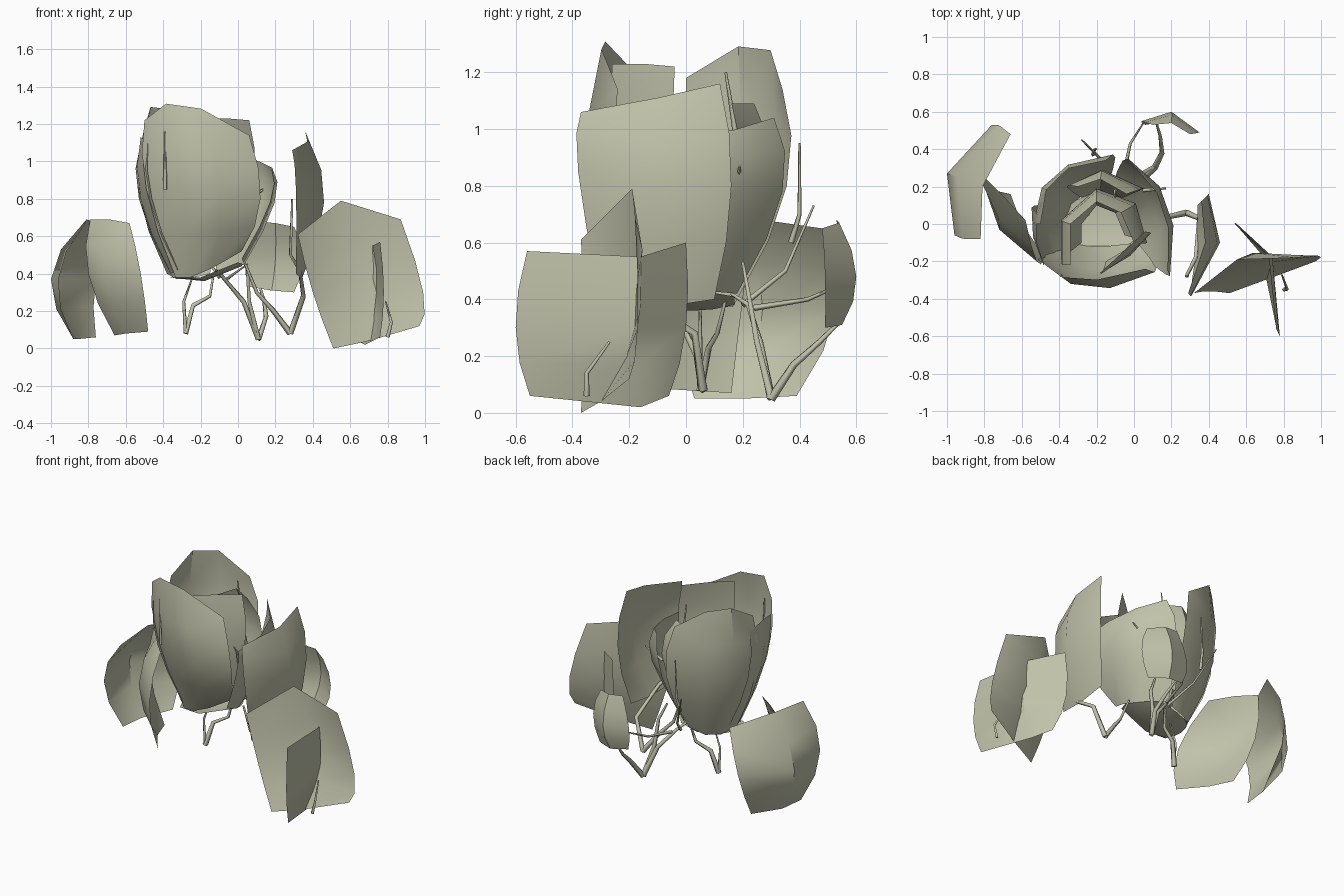
import bpy, math

mat = bpy.data.materials.new("pale_olive")
mat.diffuse_color = (0.53, 0.54, 0.40, 1)


def finish(ob, angle):
    ob.data.materials.append(mat)
    bpy.ops.object.select_all(action='DESELECT')
    ob.select_set(True)
    bpy.context.view_layer.objects.active = ob
    if ob.type == 'CURVE':
        bpy.ops.object.convert(target='MESH')
    else:
        bpy.ops.object.shade_smooth_by_angle(angle=math.radians(angle))


def weights(t):
    # quadratic through t = 0, 0.5, 1
    return (2 * (t - .5) * (t - 1), -4 * t * (t - 1), 2 * t * (t - .5))


def leaf(name, bottom, middle, top, nu=2, nv=4):
    """Curved sheet through three rows of three points (left, centre, right)."""
    rows = (bottom, middle, top)
    verts = []
    for j in range(nv + 1):
        wj = weights(j / nv)
        for i in range(nu + 1):
            wi = weights(i / nu)
            verts.append([sum(wj[a] * wi[b] * rows[a][b][k] for a in range(3) for b in range(3))
                          for k in range(3)])
    w = nu + 1
    faces = [(j * w + i, j * w + i + 1, (j + 1) * w + i + 1, (j + 1) * w + i)
             for j in range(nv) for i in range(nu)]
    me = bpy.data.meshes.new(name)
    me.from_pydata(verts, [], faces)
    ob = bpy.data.objects.new(name, me)
    bpy.context.collection.objects.link(ob)
    finish(ob, 40)


def stem(name, pts, r=0.016):
    """Four-sided twig, tapering to its tip."""
    cu = bpy.data.curves.new(name, 'CURVE')
    cu.dimensions = '3D'
    cu.bevel_depth = r
    cu.bevel_resolution = 0
    cu.use_fill_caps = True
    sp = cu.splines.new('POLY')
    sp.points.add(len(pts) - 1)
    for k, p in enumerate(pts):
        sp.points[k].co = (*p, 1)
        sp.points[k].radius = 1 - 0.6 * k / (len(pts) - 1)
    ob = bpy.data.objects.new(name, cu)
    bpy.context.collection.objects.link(ob)
    finish(ob, 30)


# Loose outer leaves
leaf("far_left_leaf",
     ((-.88, .03, .05), (-.86, .2, .05), (-.76, .39, .06)),
     ((-.96, -.06, .37), (-1, .27, .37), (-.76, .53, .37)),
     ((-.82, -.08, .66), (-.81, .2, .69), (-.66, .48, .65)))
leaf("left_leaf",
     ((-.66, .16, .07), (-.6, 0, .08), (-.48, -.17, .09)),
     ((-.8, .2, .4), (-.72, -.03, .4), (-.52, -.2, .4)),
     ((-.79, .24, .69), (-.69, .14, .69), (-.58, .02, .67)))
leaf("right_leaf",
     ((.31, -.3, .4), (.34, -.1, .37), (.34, .1, .4)),
     ((.31, -.38, .85), (.46, -.1, .78), (.4, .16, .8)),
     ((.29, -.37, 1.06), (.38, -.1, 1.11), (.36, .12, 1.16)))
leaf("front_right_leaf",
     ((.51, -.37, 0), (.7, -.3, .04), (.97, -.2, .12)),
     ((.4, -.36, .3), (.69, -.16, .38), (.99, -.17, .3)),
     ((.32, -.37, .61), (.55, -.19, .79), (.87, -.18, .69)))
leaf("front_right_cross_leaf",
     ((.76, -.55, .06), (.68, -.16, .02), (.6, -.06, .06)),
     ((.78, -.6, .3), (.74, -.18, .3), (.54, 0, .3)),
     ((.76, -.56, .57), (.72, -.16, .55), (.55, 0, .6)))
leaf("back_leaf",
     ((.06, .53, .33), (.18, .55, .31), (.3, .49, .3)),
     ((.04, .55, .48), (.2, .6, .48), (.35, .49, .48)),
     ((.1, .53, .68), (.2, .54, .67), (.3, .48, .65)))

# Cupped head
leaf("head_front_leaf",
     ((-.33, -.1, .37), (-.2, -.12, .4), (.02, -.1, .52)),
     ((-.49, -.17, .85), (-.2, -.33, .85), (.12, -.24, .8)),
     ((-.5, -.2, 1.22), (-.3, -.3, 1.31), (.06, -.24, 1.14)), 3)
leaf("head_right_leaf",
     ((.02, -.15, .48), (.02, 0, .44), (-.12, .18, .42)),
     ((.17, -.27, .78), (.17, .1, .78), (-.06, .34, .78)),
     ((.18, -.25, .95), (.16, .08, .98), (.0, .31, 1.04)), 3)
leaf("head_left_leaf",
     ((-.32, -.13, .42), (-.36, -.05, .4), (-.36, .08, .4)),
     ((-.46, -.2, .8), (-.52, -.05, .8), (-.53, .1, .8)),
     ((-.48, -.22, 1.1), (-.52, -.1, 1.13), (-.52, .06, 1.1)))
leaf("head_back_leaf",
     ((-.38, 0, .4), (-.3, .14, .37), (-.15, .18, .4)),
     ((-.53, 0, .83), (-.42, .25, .83), (-.1, .355, .8)),
     ((-.5, 0, 1.18), (-.42, .25, 1.3), (-.15, .34, 1.14)), 3)
leaf("head_base",
     ((-.35, -.12, .38), (-.2, -.13, .38), (0, -.12, .46)),
     ((-.38, 0, .38), (-.18, .02, .36), (.02, 0, .44)),
     ((-.33, .12, .38), (-.2, .17, .38), (-.08, .17, .41)))

# Inner heart leaves
leaf("heart_front_leaf",
     ((-.15, -.2, .62), (-.05, -.14, .6), (.02, -.06, .62)),
     ((-.17, -.26, .93), (-.02, -.17, .93), (.09, -.05, .93)),
     ((-.18, -.26, 1.23), (-.06, -.15, 1.23), (.06, -.04, 1.22)))
leaf("heart_left_leaf",
     ((-.28, -.1, .5), (-.28, 0, .5), (-.2, .1, .5)),
     ((-.39, -.2, .75), (-.39, .02, .75), (-.2, .19, .75)),
     ((-.34, -.22, .95), (-.34, 0, .98), (-.2, .12, 1.0)))
leaf("heart_right_leaf",
     ((-.2, .1, .5), (-.1, .06, .5), (-.05, -.06, .5)),
     ((-.2, .19, .75), (.01, .11, .75), (.07, -.1, .75)),
     ((-.2, .12, 1.0), (-.07, .06, .98), (0, -.1, .95)))
leaf("heart_back_leaf",
     ((-.28, .14, .55), (-.18, .18, .52), (-.06, .14, .55)),
     ((-.36, .2, .85), (-.17, .29, .85), (.05, .19, .85)),
     ((-.3, .2, 1.03), (-.18, .24, 1.09), (-.04, .16, 1.09)))

# Twigs under and around the head
twigs = (
    ((.11, .3, .05), (.03, .26, .25), (-.08, .22, .38), (-.12, .16, .42)),
    ((.11, .3, .05), (.15, .38, .17), (.14, .47, .25), (.12, .54, .32)),
    ((-.06, .24, .37), (-.02, .43, .4), (.05, .54, .45)),
    ((.11, .3, .05), (.06, .25, .25), (.05, .22, .42), (.0, .2, .53)),
    ((-.1, .2, .38), (-.18, .35, .5), (-.28, .45, .73)),
    ((-.22, .37, .6), (-.21, .4, .7), (-.2, .4, .95)),
    ((.28, .06, .08), (.35, .03, .28), (.33, -.18, .42), (.28, -.28, .5), (.29, -.28, .8)),
    ((.28, .06, .08), (.19, .04, .2), (.1, -.01, .3), (.04, 0, .45)),
    ((-.28, .05, .08), (-.29, .05, .25), (-.24, .05, .39)),
    ((-.28, .05, .08), (-.24, .08, .23), (-.15, .11, .28), (-.13, .14, .4)),
    ((.8, -.35, .06), (.82, -.35, .14), (.79, -.27, .25)),
    ((-.39, -.27, .85), (-.39, -.28, 1.16)),
    ((.05, .18, .8), (.17, .19, .87)),
    ((-.1, .18, .95), (-.1, .14, 1.2)),
)
for k, pts in enumerate(twigs):
    stem(f"twig_{k + 1}", pts, 0.017 if len(pts) > 3 else 0.011)
